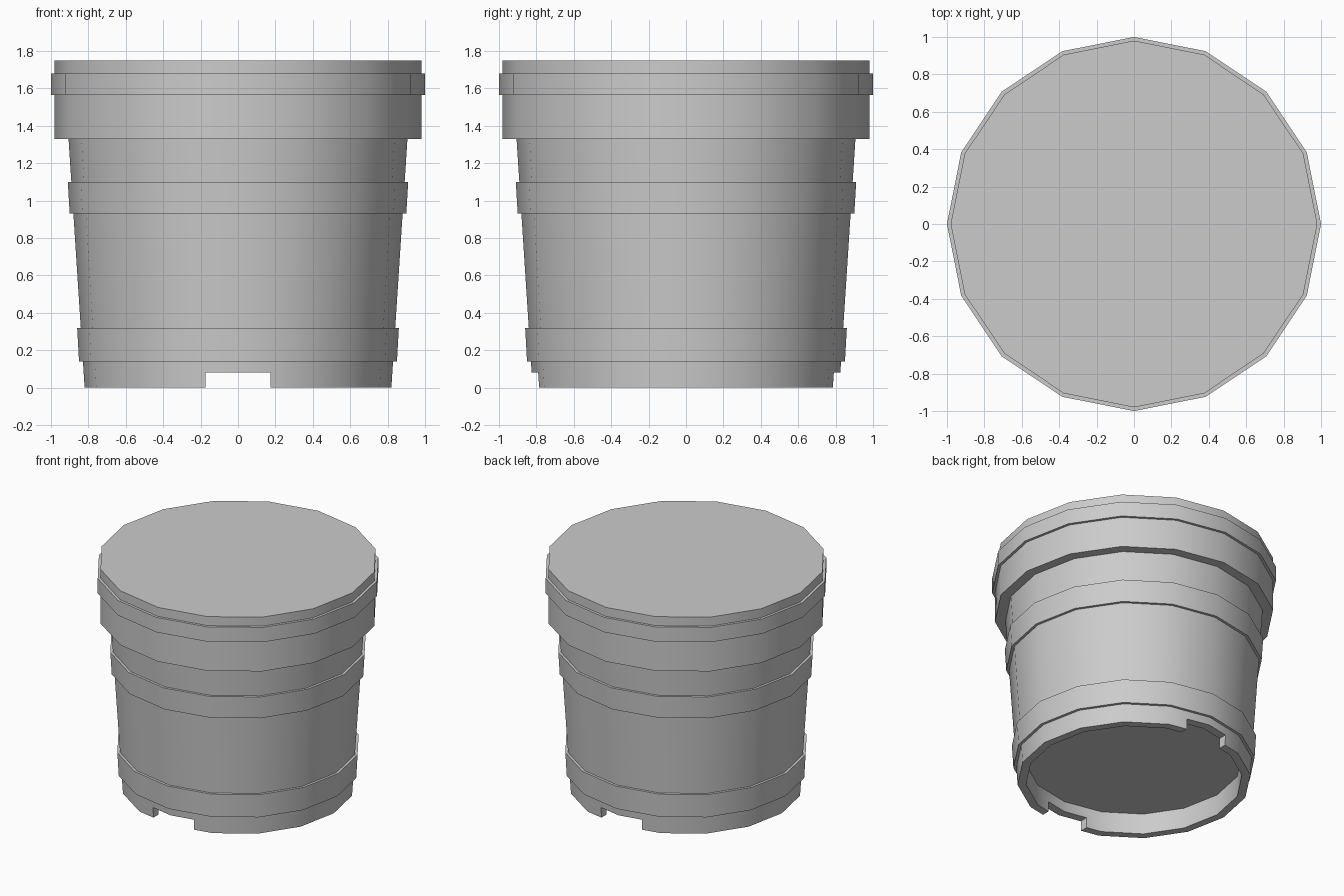
import bpy, bmesh, math

SIDES = 16

cube = bpy.data.objects.get("Cube")
if cube:
    bpy.data.objects.remove(cube, do_unlink=True)

grey = bpy.data.materials.new("plain_grey")
grey.use_nodes = True
colour = (0.6, 0.6, 0.6, 1)
grey.diffuse_color = colour
grey.node_tree.nodes["Principled BSDF"].inputs["Base Color"].default_value = colour


def lathe(name, profile, capped=False):
    """Sweep (radius, height) points round z, as a low-sided solid."""
    bm = bmesh.new()
    rings = []
    for r, z in profile:
        rings.append([bm.verts.new((r * math.cos(a), r * math.sin(a), z))
                      for a in (math.tau * i / SIDES for i in range(SIDES))])
    for low, high in zip(rings, rings[1:]):
        for i in range(SIDES):
            j = (i + 1) % SIDES
            bm.faces.new((low[i], low[j], high[j], high[i]))
    if capped:
        bm.faces.new(rings[0])
        bm.faces.new(rings[-1])
        bmesh.ops.recalc_face_normals(bm, faces=bm.faces)
    mesh = bpy.data.meshes.new(name)
    bm.to_mesh(mesh)
    bm.free()
    mesh.materials.append(grey)
    obj = bpy.data.objects.new(name, mesh)
    bpy.context.collection.objects.link(obj)
    return obj


def activate(obj):
    bpy.ops.object.select_all(action='DESELECT')
    obj.select_set(True)
    bpy.context.view_layer.objects.active = obj


# Tapered tub with a recessed underside, overhanging rim and closed top
tub = lathe("tub", [(0.76, 0.16), (0.76, 0), (0.82, 0), (0.906, 1.33),
                    (0.98, 1.33), (0.98, 1.75)], capped=True)

# Notches through the foot at front and back
bpy.ops.mesh.primitive_cube_add(size=1, location=(0, 0, 0))
cutter = bpy.context.object
cutter.name = "notch_cutter"
cutter.scale = (0.35, 3, 0.16)
cutter.hide_render = True
cutter.data.materials.append(grey)
activate(tub)
notch = tub.modifiers.new("notches", 'BOOLEAN')
notch.operation = 'DIFFERENCE'
notch.solver = 'EXACT'
notch.object = cutter
bpy.ops.object.modifier_apply(modifier=notch.name)
bpy.data.objects.remove(cutter, do_unlink=True)

# Raised hoops: name, lower and upper height, lower and upper radius
parts = [tub]
for name, z0, z1, r0, r1 in (("lower_hoop", 0.14, 0.32, 0.85, 0.86),
                             ("middle_hoop", 0.93, 1.10, 0.90, 0.91),
                             ("rim_hoop", 1.565, 1.68, 1.0, 1.0)):
    parts.append(lathe(name, [(r0 - 0.04, z0), (r0, z0), (r1, z1), (r1 - 0.04, z1)]))

for part in parts:
    activate(part)
    bpy.ops.object.shade_smooth_by_angle(angle=math.radians(30))
